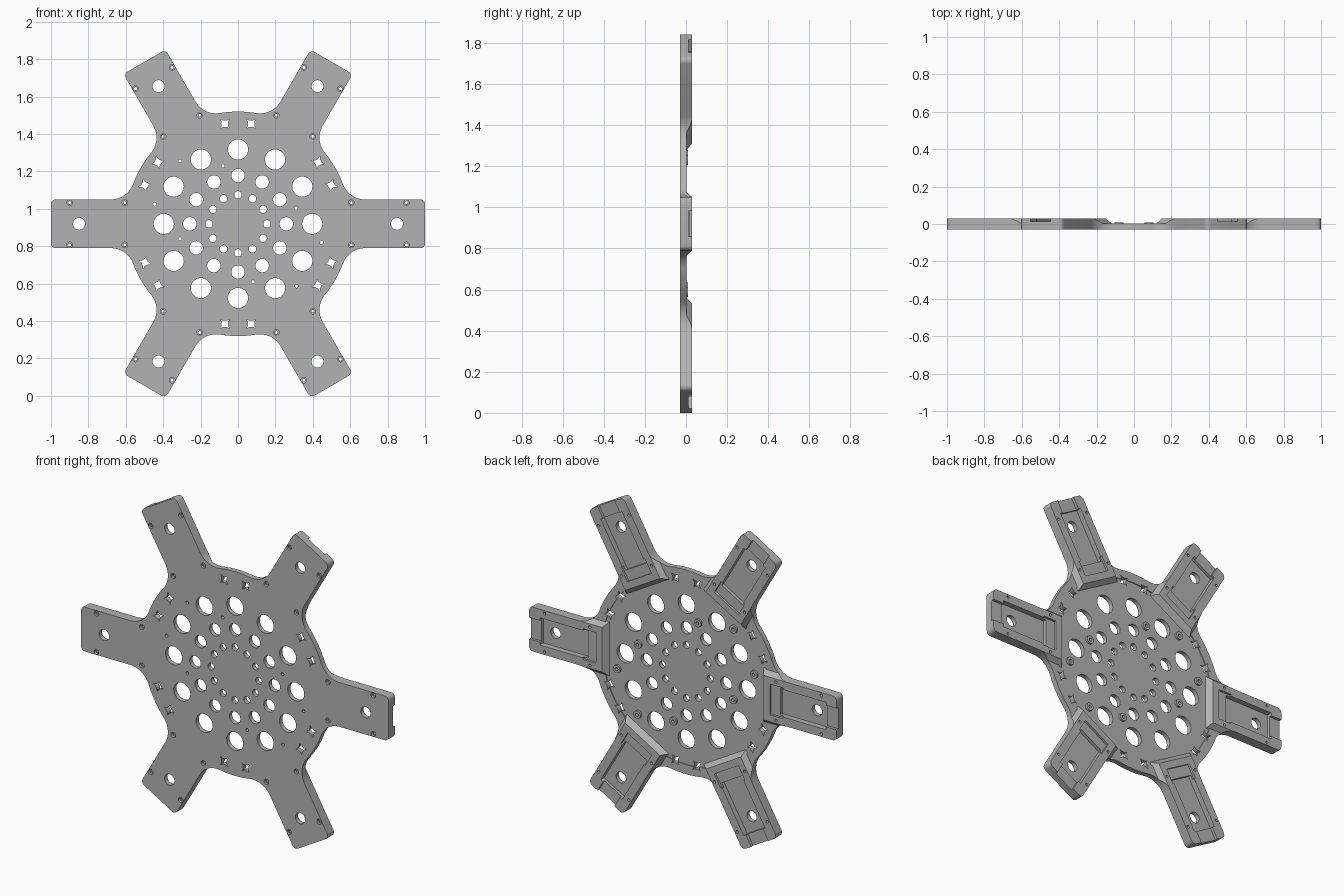
import bpy, bmesh
from math import sin, cos, pi, radians, hypot, atan2
from mathutils import Matrix, Vector

if "Cube" in bpy.data.objects:
    bpy.data.objects.remove(bpy.data.objects["Cube"], do_unlink=True)

CZ = 0.92                      # height of the hub centre
FRONT, BACK = -0.029, 0.029    # full thickness
RIM, FLOOR = 0.002, -0.003     # back of hub rim and of hub floor
HUB, HALF, FIL = 0.6, 0.13, 0.127
ARMS = [radians(60 * i) for i in range(6)]

metal = bpy.data.materials.new("plain grey")
metal.use_nodes = True
GREY = (0.45, 0.45, 0.45, 1)
metal.diffuse_color = GREY
metal.node_tree.nodes["Principled BSDF"].inputs["Base Color"].default_value = GREY


def turn(pts, a):
    return [(u * cos(a) - v * sin(a), u * sin(a) + v * cos(a)) for u, v in pts]


def arc(cu, cv, r, a0, a1, n):
    return [(cu + r * cos(a0 + (a1 - a0) * i / n),
             cv + r * sin(a0 + (a1 - a0) * i / n)) for i in range(n + 1)]


def circle(u, v, r, n=32):
    return arc(u, v, r, 0, 2 * pi, n)[:-1]


def rect(u0, u1, h):
    return [(u0, -h), (u1, -h), (u1, h), (u0, h)]


def make(name, solids):
    """Each solid is a stack of (outline, y) sections, capped at both ends."""
    bm = bmesh.new()
    for sections in solids:
        rings = [[bm.verts.new((u, y, CZ + v)) for u, v in pts] for pts, y in sections]
        for a, b in zip(rings, rings[1:]):
            for i in range(len(a)):
                j = (i + 1) % len(a)
                bm.faces.new((a[i], a[j], b[j], b[i]))
        bm.faces.new(rings[0][::-1])
        bm.faces.new(rings[-1])
    bmesh.ops.recalc_face_normals(bm, faces=bm.faces)
    me = bpy.data.meshes.new(name)
    bm.to_mesh(me)
    bm.free()
    me.materials.append(metal)
    ob = bpy.data.objects.new(name, me)
    bpy.context.collection.objects.link(ob)
    return ob


def prism(pts, y0, y1):
    return [(pts, y0), (pts, y1)]


def combine(target, tool, operation="DIFFERENCE"):
    mod = target.modifiers.new("cut", "BOOLEAN")
    mod.operation, mod.object, mod.solver = operation, tool, "EXACT"
    bpy.context.view_layer.objects.active = target
    bpy.ops.object.modifier_apply(modifier=mod.name)
    bpy.data.objects.remove(tool, do_unlink=True)


# Six-armed outline: hub arcs, fillets and rounded arm tips
fv = HALF + FIL
fu = ((HUB + FIL) ** 2 - fv ** 2) ** 0.5
fa = atan2(fv, fu)
c = 0.025
upper = arc(1 - c, HALF - c, c, 0, pi / 2, 5)
upper += arc(fu, fv, FIL, -pi / 2, fa - pi, 12)
upper += arc(0, 0, HUB, fa, pi / 6, 8)[1:]
lower = [(u, -v) for u, v in upper[::-1]][1:]
outline = [p for a in ARMS for p in turn(lower + upper, a)]
body = make("six_arm_plate", [prism(outline, FRONT, BACK)])

# Lower the back of the hub, leaving raised arm pads with sloped skirts
inner, outer = circle(0, 0, 0.545, 96), circle(0, 0, 0.8, 96)
relief = make("hub_relief", [[(inner, FLOOR), (inner, RIM), (outer, RIM), (outer, 0.06)]])
pads = make("arm_pads", [[(turn(rect(0.495, 1.1, 0.165), a), -0.01),
                          (turn(rect(0.525, 1.1, HALF + 0.001), a), BACK),
                          (turn(rect(0.525, 1.1, HALF + 0.001), a), 0.08)] for a in ARMS])
combine(relief, pads)
combine(body, relief)

# Small bosses on the back of the hub
mounts = [(0.457, 132.8), (0.457, 166.7), (0.457, -12.7), (0.457, -46.8),
          (0.32, 104.5), (0.32, 194.5), (0.32, 14.5), (0.32, -75.5)]
spots = [(r * cos(radians(d)), r * sin(radians(d))) for r, d in mounts]
combine(body, make("bosses", [prism(circle(u, v, 0.023, 24), -0.012, 0.009)
                              for u, v in spots]), "UNION")

# Pockets and end notches in the arm pads
combine(body, make("pockets", [prism(turn(rect(0.625, 0.93, 0.08), a), -0.003, 0.05)
                               for a in ARMS]))
combine(body, make("notches", [prism(turn(rect(u0, u1, h), a), y, 0.05) for a in ARMS
                               for u0, u1, h, y in ((0.9, 1.1, 0.063, 0.013),
                                                    (0.565, 0.65, 0.09, 0.016))]))

# Through holes: three rings, arm holes, boss holes, stars and screw holes
thru = []
for ring, r in ((0.397, 0.054), (0.258, 0.036), (0.155, 0.02)):
    thru += [turn(circle(ring, 0, r), radians(30 * i)) for i in range(12)]
thru += [circle(u, v, 0.009, 16) for u, v in spots]
star = []
for k in range(4):
    star += turn([(0.025, -0.025), (0.017, -0.01), (0.017, 0.01)], k * pi / 2)
screws = [(u, s * 0.113) for u in (0.605, 0.9) for s in (-1, 1)]
for a in ARMS:
    thru.append(turn(circle(0.85, 0, 0.032), a))
    thru += [turn(circle(u, v, 0.008, 16), a) for u, v in screws]
    for s in (-1, 1):
        thru.append(turn([(u + 0.535, v + s * 0.07) for u, v in star], a + pi / 6))
combine(body, make("holes", [prism(p, -0.1, 0.1) for p in thru]))

# Counterbores for the screws on the front
combine(body, make("counterbores", [prism(turn(circle(u, v, 0.015, 20), a), -0.1, -0.015)
                                    for a in ARMS for u, v in screws]))

bpy.ops.object.select_all(action="DESELECT")
body.select_set(True)
bpy.context.view_layer.objects.active = body
bpy.ops.object.shade_smooth_by_angle(angle=radians(30))
